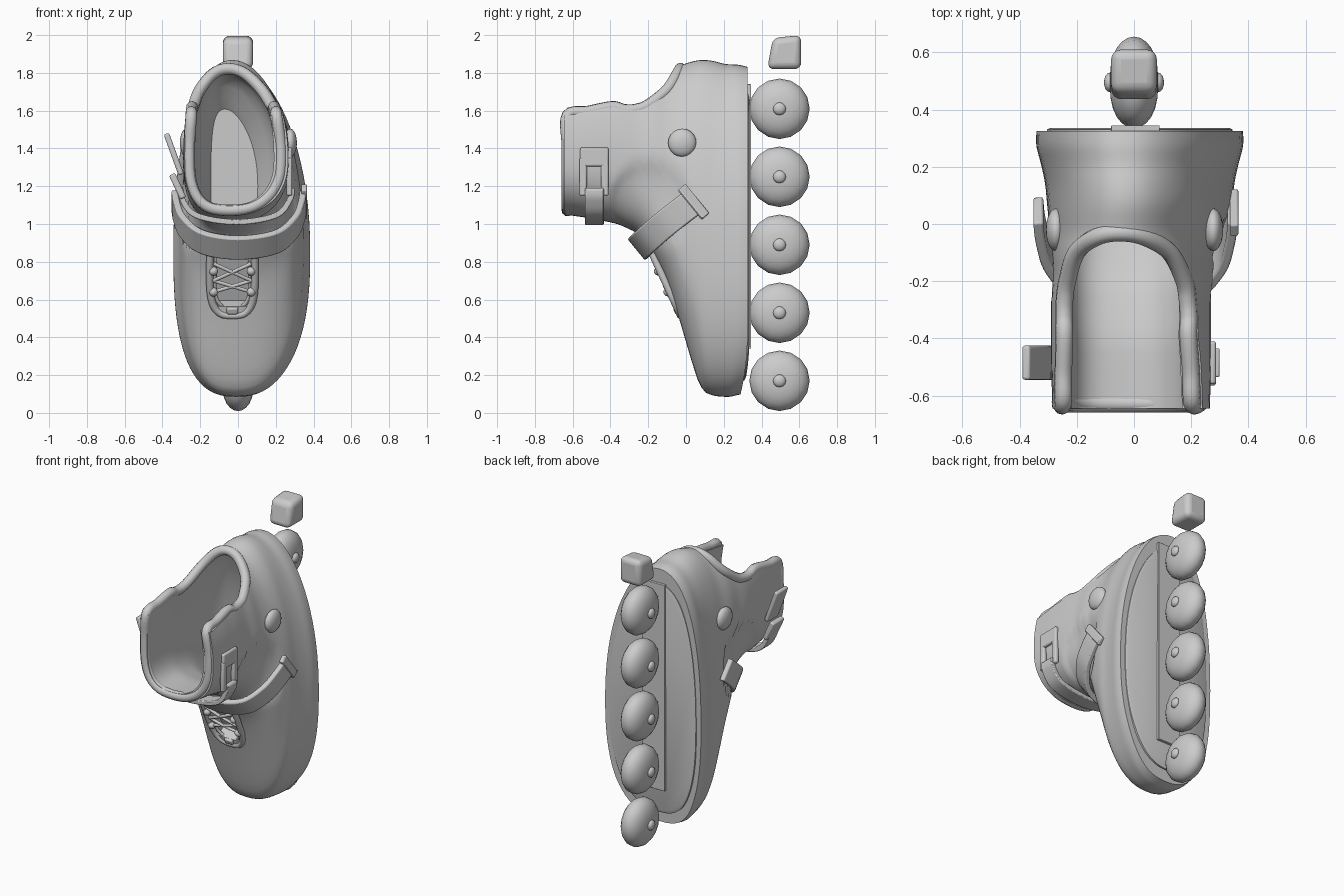
import bpy, bmesh
from math import sin, cos, pi, asin, radians
from mathutils import Vector, Euler

if "Cube" in bpy.data.objects:
    bpy.data.objects.remove(bpy.data.objects["Cube"])

# ---------- helpers ----------
def add_mesh(name, bm):
    bmesh.ops.recalc_face_normals(bm, faces=bm.faces)
    me = bpy.data.meshes.new(name)
    bm.to_mesh(me)
    bm.free()
    ob = bpy.data.objects.new(name, me)
    bpy.context.collection.objects.link(ob)
    return ob

def loft(name, rings):
    bm = bmesh.new()
    vs = [[bm.verts.new(p) for p in r] for r in rings]
    n = len(vs[0])
    for a, b in zip(vs, vs[1:]):
        for i in range(n):
            j = (i + 1) % n
            bm.faces.new((a[i], a[j], b[j], b[i]))
    bm.faces.new(vs[0])
    bm.faces.new(vs[-1])
    return add_mesh(name, bm)

def smooth(pts, n=6, cyclic=False):
    pts = [Vector(p) for p in pts]
    m, out = len(pts), []
    get = (lambda i: pts[i % m]) if cyclic else (lambda i: pts[max(0, min(m - 1, i))])
    for i in range(m if cyclic else m - 1):
        a, b, c, d = get(i - 1), get(i), get(i + 1), get(i + 2)
        for k in range(n):
            t = k / n
            out.append(0.5 * (2*b + (c-a)*t + (2*a-5*b+4*c-d)*t*t + (3*b-a-3*c+d)*t**3))
    return out if cyclic else out + [pts[-1]]

def tube(name, pts, r, cyclic=False):
    path = smooth(pts, 5, cyclic)
    cu = bpy.data.curves.new(name, 'CURVE')
    cu.dimensions = '3D'
    cu.bevel_depth, cu.bevel_resolution, cu.use_fill_caps = r, 3, True
    sp = cu.splines.new('POLY')
    sp.points.add(len(path) - 1)
    for q, p in zip(sp.points, path):
        q.co = (*p, 1)
    sp.use_cyclic_u = cyclic
    ob = bpy.data.objects.new(name, cu)
    bpy.context.collection.objects.link(ob)
    bpy.ops.object.select_all(action='DESELECT')
    ob.select_set(True)
    bpy.context.view_layer.objects.active = ob
    bpy.ops.object.convert(target='MESH')

def bevel(ob, w, seg=3):
    m = ob.modifiers.new("bevel", 'BEVEL')
    m.width, m.segments, m.limit_method, m.angle_limit = w, seg, 'ANGLE', radians(40)

def ribbon(name, pts, across, width, thick):
    path, across, rings = smooth(pts), Vector(across).normalized(), []
    for i, p in enumerate(path):
        tan = path[min(i + 1, len(path) - 1)] - path[max(i - 1, 0)]
        nor = tan.cross(across).normalized() * thick / 2
        w = across * width / 2
        rings.append([p + w + nor, p - w + nor, p - w - nor, p + w - nor])
    bevel(loft(name, rings), 0.008, 2)

def box(name, loc, size, rot=(0, 0, 0), bev=0.01):
    bm = bmesh.new()
    bmesh.ops.create_cube(bm, size=1)
    e = Euler([radians(a) for a in rot])
    for v in bm.verts:
        v.co = e.to_matrix() @ Vector(a * b for a, b in zip(v.co, size)) + Vector(loc)
    ob = add_mesh(name, bm)
    if bev:
        bevel(ob, bev)
    return ob

def ball(name, loc, size, seg=16, rings=12, power=1):
    bm = bmesh.new()
    bmesh.ops.create_uvsphere(bm, u_segments=seg, v_segments=rings, radius=1)
    for v in bm.verts:   # poles along x; power < 1 makes a fuller rim
        r = (v.co.x**2 + v.co.y**2)**.5
        k = r**(power - 1) if r > 1e-4 else 1
        v.co = Vector((v.co.z * size[0], v.co.x * k * size[1], v.co.y * k * size[2])) + Vector(loc)
    return add_mesh(name, bm)

def cut(ob, cutter):
    cutter.hide_render = True
    m = ob.modifiers.new("cut", 'BOOLEAN')
    m.operation, m.solver, m.object = 'DIFFERENCE', 'EXACT', cutter
    bpy.context.view_layer.objects.active = ob
    bpy.ops.object.modifier_apply(modifier=m.name)
    bpy.data.objects.remove(cutter)

# ---------- boot sections: y, z low, z high, half width, centre x, widest z ----------
OUTER = [(-.645, 1.05, 1.92, .275, -.01, 1.35), (-.5, 1.03, 1.91, .28, -.01, 1.35),
         (-.36, 1.0, 1.9, .28, -.01, 1.33), (-.25, .95, 1.88, .28, -.01, 1.27),
         (-.18, .85, 1.87, .285, 0, 1.2), (-.1, .7, 1.85, .295, 0, 1.1),
         (-.03, .48, 1.84, .305, .01, 1.0), (.03, .27, 1.86, .315, .015, .95),
         (.08, .12, 1.87, .325, .02, .9), (.14, .09, 1.865, .33, .02, .87),
         (.21, .085, 1.845, .345, .02, .85), (.28, .085, 1.845, .365, .02, .85),
         (.325, .1, 1.83, .36, .02, .85)]
INNER = [(-.75, 1.1, 1.93, .21, -.02, 1.35), (-.4, 1.09, 1.91, .21, -.02, 1.35),
         (-.2, 1.03, 1.85, .22, -.02, 1.32), (-.03, .9, 1.8, .235, -.01, 1.3),
         (.1, .78, 1.78, .21, -.01, 1.25), (.24, .85, 1.6, .12, -.02, 1.2)]

def raw(sts, y):
    y = max(sts[0][0], min(sts[-1][0], y))
    for a, b in zip(sts, sts[1:]):
        if y <= b[0]:
            f = (y - a[0]) / (b[0] - a[0])
            return [p + (q - p) * f for p, q in zip(a[1:], b[1:])]

def section(sts, y):
    return [sum(c) / 3 for c in zip(*(raw(sts, y + d) for d in (-.02, 0, .02)))]

def point(v, y, t, k=1):
    zb, zt, hw, cx, zm = v
    c, s = cos(t), sin(t)
    e = 2 / (2.1 if s > 0 else 2.5)
    z = zm + k * ((zt - zm) * s**e if s > 0 else -(zm - zb) * (-s)**e)
    x = cx + k * hw * abs(c)**e * (1 if c > 0 else -1) - (.05 if s > 0 else .03) * s * s
    if y > .18 and z < .4:          # toe lift of the sole
        y -= .4 * (.4 - z)**2 * min(1, (y - .18) / .1)
    return Vector((x, y, z))

def rings(sts, n, seg=56):
    y0, y1 = sts[0][0], sts[-1][0]
    ys = [y0 + (y1 - y0) * i / n for i in range(n + 1)]
    return [[point(section(sts, y), y, 2 * pi * j / seg) for j in range(seg)] for y in ys]

# ---------- boot shell, hollow, with low-cut back ----------
shell = rings(OUTER, 48, 80)
for p in (p for r in shell for p in r):   # arched recess below the cuff on each side
    d = ((p.y + .19) / .21)**2 + ((p.z - 1.1) / .23)**2
    p.x *= 1 - .14 * max(0, 1 - d)**.5
boot = loft("boot_shell", shell)
cut(boot, loft("foot_cavity", rings(INNER, 20)))
RIM = [(-.628, 1.575), (-.52, 1.595), (-.39, 1.62), (-.33, 1.605), (-.27, 1.605), (-.2, 1.63), (-.1, 1.71)]
prof = [(-.8, 1.575)] + RIM + [(-.03, 1.81), (0, 2.1), (-.8, 2.1)]
cut(boot, loft("back_cutter", [[(x, y, z) for y, z in prof] for x in (-.6, .6)]))
cut(boot, box("lace_cutter", (-.03, -.13, .76), (.17, .1, .42), (26.6, 0, 0), 0))

# padded rim around the opening
def mid(y):
    return [(a + b) / 2 for a, b in zip(section(OUTER, y), section(INNER, y))]

def ang(y, z):
    v = mid(y)
    return asin(min(1, ((z - v[4]) / (v[1] - v[4])))**1.05)

up = [(y, ang(y, z)) for y, z in RIM]
t0 = up[0][1]
front = [(-.628, t0 - (pi + 2 * t0) * i / 14) for i in range(1, 14)]
path = [(-.03, pi / 2), (-.045, pi / 2 - .3)] + up[::-1] + front + \
       [(y, pi - t) for y, t in up] + [(-.045, pi / 2 + .3)]
tube("collar_padding", [point(mid(y), y, t) for y, t in path], .031, True)

# ---------- sole and wheel plate ----------
v = section(OUTER, .32)
loft("sole", [[point(v, y, 2 * pi * j / 56, k) for j in range(56)]
              for y, k in ((.29, .9), (.33, .9), (.336, .87))])
box("wheel_plate", (.005, .335, 1.04), (.17, .02, 1.4), bev=.003)

# ---------- wheels with axle caps, and heel brake ----------
for i in range(5):
    z = .17 + .36 * i
    ball(f"wheel_{i + 1}", (0, .495, z), (.085, .16, .16), power=.8)
    for s in (-1, 1):
        ball(f"axle_cap_{i + 1}", (s * .085, .495, z), (.02, .034, .034), 12, 8)
bm = bmesh.new()
bmesh.ops.create_cube(bm, size=1)
for w in bm.verts:
    low = w.co.y < 0 and w.co.z > 0
    w.co = Vector((w.co.x * .16, .52 + w.co.y * .18 + (.03 if low else 0), 1.91 + w.co.z * .18 - (.015 if low else 0)))
bevel(add_mesh("heel_brake", bm), .035, 4)

# ---------- ankle pivots ----------
for s in (-1, 1):
    ball("ankle_pivot", (.002 + s * .275, -.02, 1.43), (.035, .075, .075), 20, 10)

# ---------- instep strap with end keeper ----------
half = [(.345, .05, 1.125), (.335, -.03, 1.065), (.3, -.13, .985), (.2, -.22, .905)]
ribbon("instep_strap", half + [(0, -.25, .875)] + [(.01 - x, y, z) for x, y, z in half[::-1]],
       (0, .63, -.77), .145, .035)
ribbon("strap_keeper", [(.35, .06, 1.135), (.35, .02, 1.1)], (0, .63, -.77), .2, .03)

# ---------- cuff strap and buckles ----------
h2 = [(.285, -.485, 1.19), (.275, -.485, 1.13), (.2, -.485, 1.045)]
ribbon("cuff_strap", h2 + [(-.01, -.485, 1.01)] + [(-.02 - x, y, z) for x, y, z in h2[::-1]],
       (0, 1, 0), .1, .03)
box("buckle_top", (.272, -.485, 1.355), (.03, .15, .1))
for y in (-.545, -.43):
    box("buckle_side", (.272, y, 1.25), (.03, .04, .2))
box("buckle_lever", (-.34, -.485, 1.37), (.03, .12, .23), (0, -20, 0))
box("buckle_catch", (-.32, -.485, 1.2), (.035, .12, .14), (0, -25, 0))

# ---------- lace opening: frame, hooks, laces ----------
def sy(z):
    return -.03 - (z - .52) * .46

tube("lace_frame", [(x, sy(z), z) for x, z in ((-.14, .93), (-.15, .75), (-.14, .6), (-.1, .53), (-.03, .515),
     (.04, .53), (.08, .6), (.09, .75), (.08, .93))], .02)
box("lace_tab", (-.03, sy(.54) - .005, .545), (.06, .04, .04), (26, 0, 0))
tube("inner_lace_loop", [(x, sy(z) + .01, z) for x, z in ((-.12, .8), (-.12, .63), (-.08, .56), (-.03, .55),
     (.02, .56), (.06, .63), (.06, .8))], .01)
for z in (.64, .75):
    for x in (-.13, .07):
        ball("lace_hook", (x, sy(z) - .01, z), (.024, .024, .024), 10, 8)
for a, b in ((.64, .7), (.7, .79), (.79, .7), (.7, .64)):
    tube("lace", [(-.13, sy(a) - .005, a), (-.03, sy((a + b) / 2) - .012, (a + b) / 2),
                  (.07, sy(b) - .005, b)], .01)

# ---------- smooth shading ----------
bpy.ops.object.select_all(action='SELECT')
bpy.context.view_layer.objects.active = boot
bpy.ops.object.shade_smooth_by_angle(angle=radians(40))
